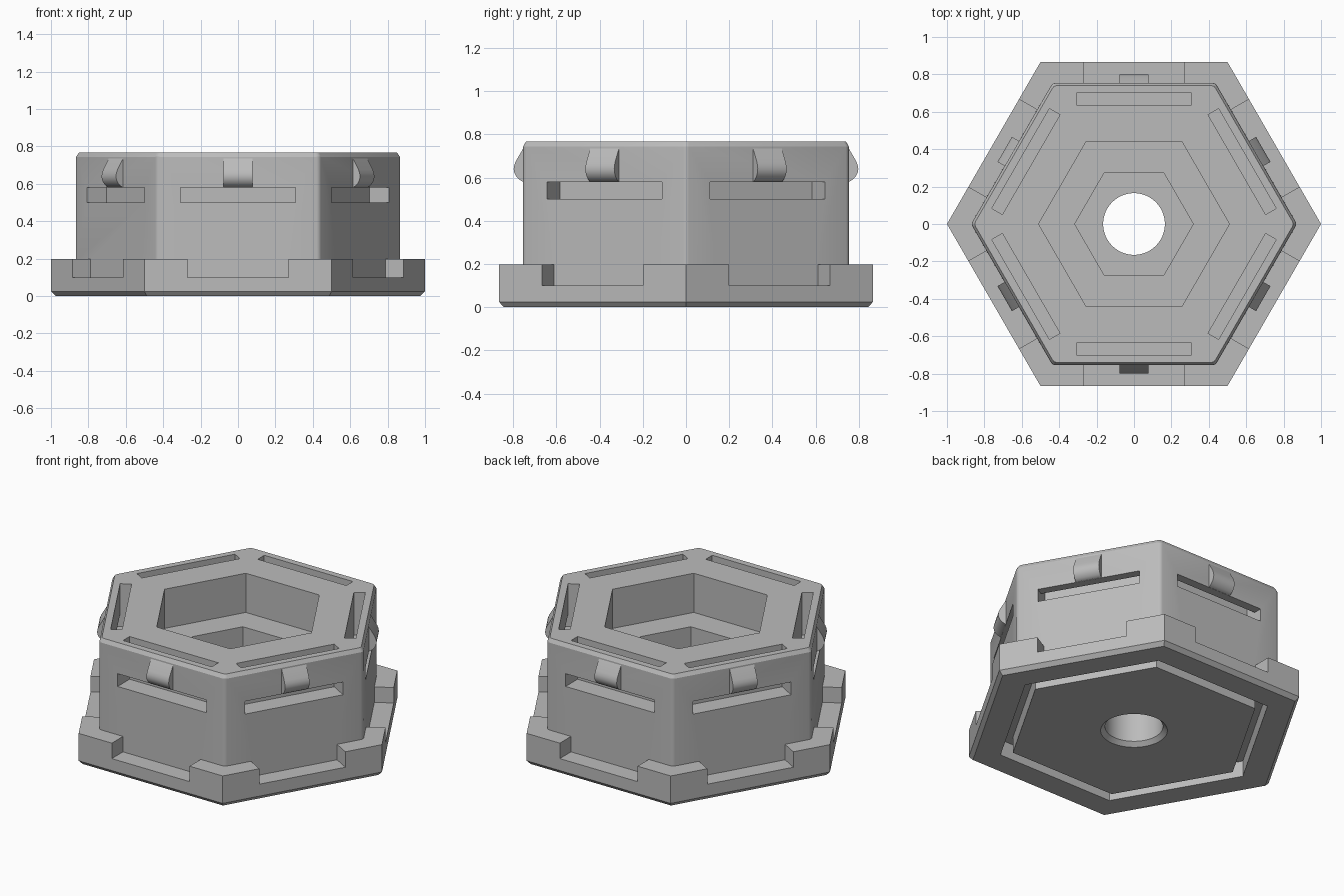
import bpy, bmesh, math
from mathutils import Matrix

if "Cube" in bpy.data.objects:
    bpy.data.objects.remove(bpy.data.objects["Cube"])

grey = bpy.data.materials.new("light grey")
grey.diffuse_color = (0.5, 0.5, 0.5, 1)
grey.use_nodes = True
grey.node_tree.nodes["Principled BSDF"].inputs["Base Color"].default_value = grey.diffuse_color


def finish(name, bm):
    bmesh.ops.recalc_face_normals(bm, faces=bm.faces)
    mesh = bpy.data.meshes.new(name)
    bm.to_mesh(mesh)
    bm.free()
    ob = bpy.data.objects.new(name, mesh)
    bpy.context.collection.objects.link(ob)
    mesh.materials.append(grey)
    return ob


def stack(bm, rings, sides=6):
    """Closed prism through (radius, z) rings."""
    loops = [[bm.verts.new((r * math.cos(2 * math.pi * i / sides),
                            r * math.sin(2 * math.pi * i / sides), z))
              for i in range(sides)] for r, z in rings]
    for a, b in zip(loops, loops[1:]):
        for i in range(sides):
            j = (i + 1) % sides
            bm.faces.new((a[i], a[j], b[j], b[i]))
    bm.faces.new(loops[0][::-1])
    bm.faces.new(loops[-1])


def prism(name, rings, sides=6):
    bm = bmesh.new()
    stack(bm, rings, sides)
    return finish(name, bm)


def on_six_walls(name, profile, half_width):
    """Extrude a (distance from centre, z) profile along each of the six walls."""
    bm = bmesh.new()
    for k in range(6):
        turn = Matrix.Rotation(math.radians(30 + 60 * k), 4, 'Z')
        a, b = [[bm.verts.new(turn @ Matrix.Translation((r, t, z)).translation)
                 for r, z in profile] for t in (-half_width, half_width)]
        n = len(profile)
        for i in range(n):
            j = (i + 1) % n
            bm.faces.new((a[i], a[j], b[j], b[i]))
        bm.faces.new(a[::-1])
        bm.faces.new(b)
    return finish(name, bm)


def combine(target, tool, operation='DIFFERENCE'):
    mod = target.modifiers.new(operation, 'BOOLEAN')
    mod.operation = operation
    mod.solver = 'EXACT'
    mod.object = tool
    bpy.context.view_layer.objects.active = target
    bpy.ops.object.modifier_apply(modifier=mod.name)
    bpy.data.objects.remove(tool)


def smooth(ob, degrees):
    bpy.ops.object.select_all(action='DESELECT')
    ob.select_set(True)
    bpy.context.view_layer.objects.active = ob
    bpy.ops.object.shade_smooth_by_angle(angle=math.radians(degrees))


# Hexagonal flange with a chamfered foot and a notch in each side
housing = prism("housing", [(0.975, 0), (1, 0.025), (1, 0.197)])
combine(housing, on_six_walls("notch_cutter",
        [(0.74, 0.1), (1.1, 0.1), (1.1, 0.3), (0.74, 0.3)], 0.27))

# Hexagonal body with softened corners and top rim
bm = bmesh.new()
stack(bm, [(0.872, 0.05), (0.87, 0.745), (0.855, 0.768)])
upright = [e for e in bm.edges if abs(e.verts[0].co.z - e.verts[1].co.z) > 0.01]
bmesh.ops.bevel(bm, geom=upright, offset=0.015, segments=3, profile=0.5, affect='EDGES')
combine(housing, finish("body", bm), 'UNION')

# Stepped hexagonal well and round through hole
combine(housing, prism("well_cutter", [(0.51, 0.522), (0.51, 1)]))
combine(housing, prism("inner_well_cutter", [(0.317, 0.25), (0.317, 0.8)]))
combine(housing, prism("hole_cutter",
        [(0.21, -0.02), (0.165, 0.025), (0.165, 0.4)], 64))

# Groove around the underside
groove = prism("groove_cutter", [(0.808, -0.1), (0.808, 0.1)])
combine(groove, prism("groove_core", [(0.733, -0.2), (0.733, 0.2)]))
combine(housing, groove)

# Slots that run down from the top and out through each wall
combine(housing, on_six_walls("slot_cutter",
        [(0.635, 0.5), (1, 0.5), (1, 0.58), (0.7, 0.58), (0.7, 1), (0.635, 1)], 0.308))
smooth(housing, 25)

# Rounded snap clips above the wall slots
clips = on_six_walls("snap_clips",
        [(0.74, 0.581), (0.757, 0.581), (0.774, 0.592), (0.787, 0.606), (0.795, 0.622),
         (0.798, 0.64), (0.795, 0.658), (0.788, 0.676), (0.752, 0.738), (0.74, 0.738)], 0.077)
smooth(clips, 35)
